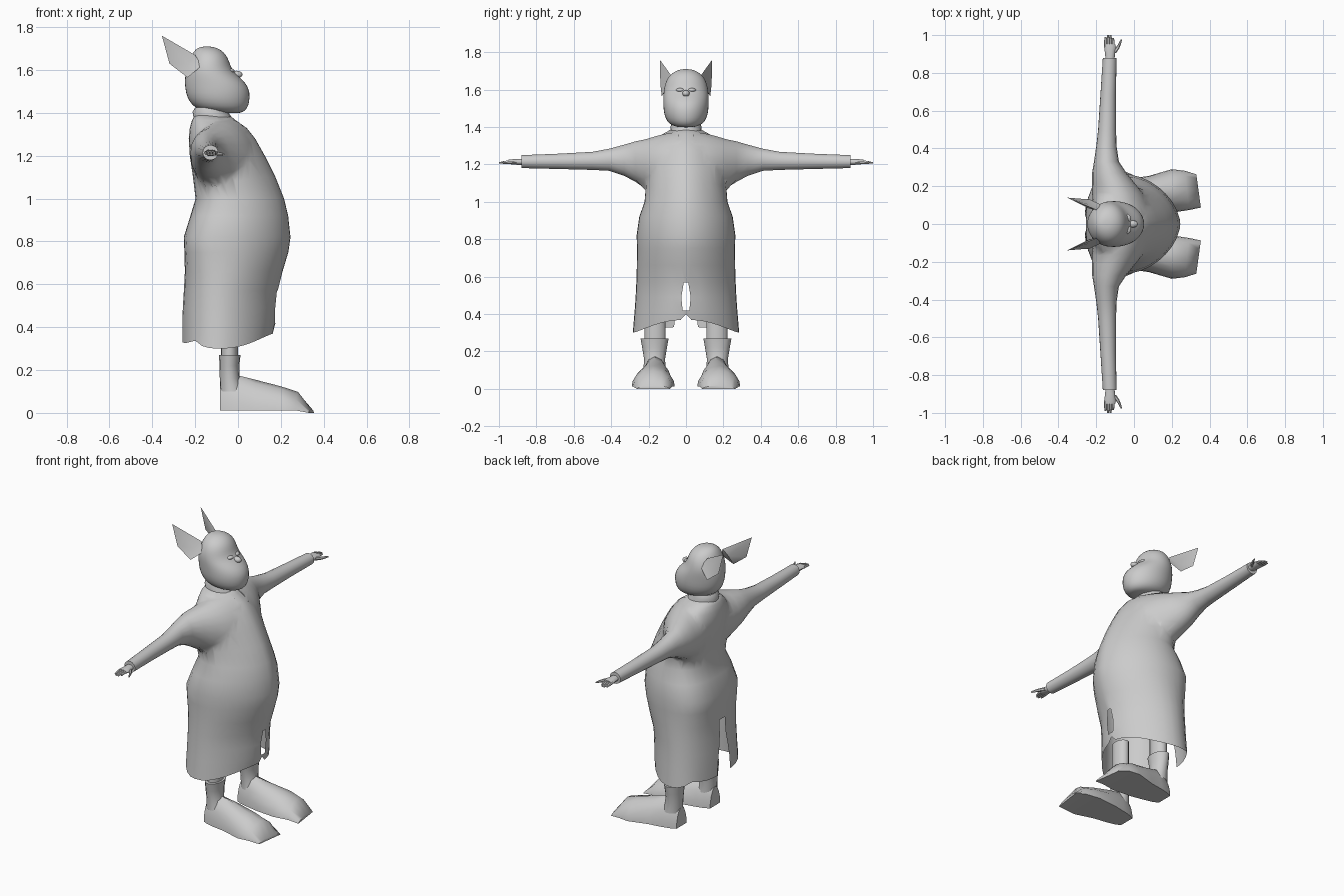
import bpy, bmesh, math
from mathutils import Vector

if "Cube" in bpy.data.objects:
    bpy.data.objects.remove(bpy.data.objects["Cube"])

grey = bpy.data.materials.new("plain grey")
grey.diffuse_color = (0.6, 0.6, 0.6, 1)
grey.use_nodes = True
grey.node_tree.nodes["Principled BSDF"].inputs["Base Color"].default_value = grey.diffuse_color


def finish(name, bm, subsurf=0, angle=50, mirror=False):
    bmesh.ops.recalc_face_normals(bm, faces=bm.faces[:])
    me = bpy.data.meshes.new(name)
    bm.to_mesh(me)
    bm.free()
    me.materials.clear()
    me.materials.append(grey)
    ob = bpy.data.objects.new(name, me)
    bpy.context.collection.objects.link(ob)
    if mirror:
        ob.modifiers.new("mirror", "MIRROR").use_axis = (False, True, False)
    if subsurf:
        m = ob.modifiers.new("subsurf", "SUBSURF")
        m.levels = m.render_levels = subsurf
    bpy.ops.object.select_all(action="DESELECT")
    ob.select_set(True)
    bpy.context.view_layer.objects.active = ob
    bpy.ops.object.shade_smooth_by_angle(angle=math.radians(angle))
    return ob


def loft(rings, caps=(True, True), skip=lambda row, col: False, bm=None):
    """Skin a list of closed rings, optionally leaving some quads open."""
    bm = bm or bmesh.new()
    vs = [[bm.verts.new(p) for p in r] for r in rings]
    n = len(rings[0])
    for i in range(len(vs) - 1):
        for j in range(n):
            if not skip(i, j):
                k = (j + 1) % n
                bm.faces.new((vs[i][j], vs[i][k], vs[i + 1][k], vs[i + 1][j]))
    if caps[0]:
        bm.faces.new(vs[0])
    if caps[1]:
        bm.faces.new(vs[-1])
    return bm


def circle(n):
    return [2 * math.pi * i / n for i in range(n)]


def ring_z(z, x0, x1, ry, angles, yc=0):
    c, r = (x0 + x1) / 2, (x1 - x0) / 2
    return [Vector((c + r * math.cos(a), yc + ry * math.sin(a), z)) for a in angles]


def ring_y(y, x0, x1, z0, z1, n=14):
    return [Vector(((x0 + x1) / 2 + (x1 - x0) / 2 * math.cos(a), y,
                    (z0 + z1) / 2 + (z1 - z0) / 2 * math.sin(a))) for a in circle(n)]


def coat_ring(z, x0, x1, ry, angles):
    """Cross-section with a tapered front and a boxier back."""
    xm = (x0 + x1) / 2 - .16 * (x1 - x0) / 2
    boxy = 2.25 + .75 * math.exp(-((z - .8) / .16) ** 2)
    taper = 1.75 if z > .6 else 1.65
    out = []
    for a in angles:
        c, s = math.cos(a), math.sin(a)
        p = taper if c > 0 else boxy
        k = (abs(c) ** p + abs(s) ** p) ** (-1 / p)
        out.append(Vector((xm + (x1 - xm if c > 0 else xm - x0) * c * k, ry * s * k, z)))
    return out


# Coat rings: a wavy hem, a front vent and a back vent
side = [0.1 + (math.pi - 0.2) * i / 15 for i in range(16)]
angles = [0] + side + [math.pi] + [2 * math.pi - a for a in reversed(side)]
coat = [(1.39, -.20, -.04, .075), (1.365, -.215, -.01, .12), (1.33, -.225, .04, .165),
        (1.28, -.23, .08, .20), (1.2, -.225, .125, .215), (1.1, -.21, .175, .212),
        (1.0, -.198, .215, .222), (.92, -.222, .234, .25), (.82, -.253, .245, .264),
        (.75, -.25, .235, .262), (.66, -.248, .208, .263), (.57, -.253, .185, .266),
        (.49, -.258, .177, .27), (.42, -.26, .175, .275), (.33, -.26, .165, .285)]
rings = [coat_ring(*r, angles) for r in coat]
for p, a in zip(rings[-1], angles):
    c = math.cos(a)
    p.z = .30 + .07 * max(0, c) ** 2 + .03 * max(0, -c) ** 2
    p.z += .025 * math.exp(-((c + .65) / .15) ** 2)
rings[-1][0].z = .40
last = len(angles) - 1
for i, w in ((11, .012), (12, .025), (13, .018)):
    rings[i][1].y, rings[i][last].y = w, -w
for i, w in ((11, .028), (12, .042), (13, .054), (14, .064)):
    rings[i][16].y, rings[i][18].y = w, -w
    for j, sg in ((15, 1), (19, -1)):
        rings[i][j].y = sg * max(abs(rings[i][j].y), w + .03)

# Sleeves, flaring smoothly into the shoulders
sleeve = [(.04, -.2, .075, 1.04, 1.378), (.11, -.222, .07, 1.035, 1.366),
          (.16, -.227, .05, 1.04, 1.354), (.21, -.228, .015, 1.065, 1.342),
          (.27, -.222, -.04, 1.105, 1.325), (.33, -.212, -.08, 1.138, 1.307),
          (.41, -.2, -.092, 1.165, 1.285), (.5, -.19, -.095, 1.17, 1.268),
          (.68, -.178, -.096, 1.175, 1.258), (.88, -.165, -.092, 1.18, 1.25)]
sleeves = finish("sleeves", loft([ring_y(*r, n=18) for r in sleeve]), mirror=True)

# Join the sleeves to the upper coat, then add the open skirt below
upper = finish("upper_coat", loft(rings[:11]))
m = upper.modifiers.new("join", "BOOLEAN")
m.operation, m.object, m.solver = "UNION", sleeves, "EXACT"
bpy.context.view_layer.update()
joined = upper.evaluated_get(bpy.context.evaluated_depsgraph_get())
bm = bmesh.new()
bm.from_mesh(joined.to_mesh())
for ob in (upper, sleeves):
    bpy.data.objects.remove(ob)
for e in bm.edges:
    e.smooth = True
floor = [f for f in bm.faces if all(v.co.z < .661 for v in f.verts)]
bmesh.ops.delete(bm, geom=floor, context="FACES_ONLY")
loft(rings[10:], (False, False), lambda i, j:
     (j in (0, last) and 1 <= i <= 2) or j in (16, 17), bm)
bmesh.ops.remove_doubles(bm, verts=bm.verts[:], dist=.0015)
blend = [v for v in bm.verts if .07 < abs(v.co.y) < .24 and 1.02 < v.co.z < 1.345]
for _ in range(3):
    bmesh.ops.smooth_vert(bm, verts=blend, factor=.35, use_axis_x=True,
                          use_axis_y=True, use_axis_z=True)
finish("coat", bm, angle=60)

# Hands: palm, four fingers and a bent thumb
palm = [(.86, -.15, -.105, 1.197, 1.232), (.90, -.153, -.1, 1.197, 1.23),
        (.935, -.158, -.095, 1.2, 1.228), (.952, -.157, -.1, 1.203, 1.225)]
finish("palms", loft([ring_y(*r, n=10) for r in palm]), mirror=True)
for i, (x, tip) in enumerate([(-.150, .99), (-.137, 1.0), (-.124, 1.0), (-.111, .985)]):
    f = [(.94, x - .008, x + .008, 1.205, 1.223), (.97, x - .008, x + .008, 1.204, 1.22),
         (tip, x - .005, x + .005, 1.203, 1.212)]
    finish("finger_%d" % (i + 1), loft([ring_y(*r, n=6) for r in f]), mirror=True)
thumb = [(.905, -.118, -.095, 1.2, 1.222), (.93, -.1, -.078, 1.2, 1.218),
         (.95, -.085, -.07, 1.2, 1.216), (.978, -.07, -.062, 1.203, 1.212)]
finish("thumbs", loft([ring_y(*r, n=6) for r in thumb]), mirror=True)

# Collar
finish("collar", loft([ring_z(1.36, -.205, -.02, .085, circle(20)),
                       ring_z(1.405, -.212, -.045, .082, circle(20)),
                       ring_z(1.425, -.2, -.05, .075, circle(20))], (False, False)))

# Head with a heavy muzzle
head = [(1.398, -.06, .012, .04), (1.41, -.17, .034, .08), (1.43, -.212, .05, .103),
        (1.47, -.24, .058, .12), (1.52, -.25, .054, .123), (1.56, -.25, .018, .123),
        (1.59, -.245, -.018, .121), (1.62, -.238, -.034, .116), (1.655, -.224, -.045, .104),
        (1.685, -.21, -.066, .08), (1.703, -.19, -.095, .048), (1.71, -.165, -.125, .018)]
finish("head", loft([ring_z(*r, circle(20)) for r in head]), subsurf=1, angle=80)


# Nose, brows and eyes
def blob(name, loc, size, mirror=False):
    bm = bmesh.new()
    bmesh.ops.create_uvsphere(bm, u_segments=10, v_segments=7, radius=1)
    for v in bm.verts:
        v.co = Vector(loc) + Vector([a * b for a, b in zip(v.co, size)])
    finish(name, bm, mirror=mirror)


blob("nose", (-.006, 0, 1.579), (.028, .02, .018))
blob("brows", (-.044, .03, 1.597), (.03, .026, .012), True)
blob("eyes", (-.034, .036, 1.58), (.016, .016, .009), True)

# Ears: pointed cups, open towards the outside
bm = bmesh.new()
pts = [(-.355, .14, 1.76), (-.20, .075, 1.67), (-.17, .10, 1.62), (-.235, .13, 1.565),
       (-.32, .137, 1.63), (-.235, .08, 1.635), (-.23, .10, 1.63)]
v = [bm.verts.new(p) for p in pts]
for i in range(5):
    k = (i + 1) % 5
    bm.faces.new((v[i], v[k], v[5]))
    bm.faces.new((v[k], v[i], v[6]))
finish("ears", bm, angle=30, mirror=True)

# Legs and boot shafts
finish("legs", loft([ring_z(z, -.08, .0, .058, circle(14), .165) for z in (.24, .5)], (False, False)),
       mirror=True)
shaft = [(.1, -.085, .03, .06), (.16, -.085, .008, .056),
         (.22, -.087, .006, .066), (.27, -.088, .012, .075)]
finish("boot_shafts", loft([ring_z(*r, circle(16), .168) for r in shaft], (False, True)), mirror=True)

# Boot feet: long flared wedges running forward
section = [(-1, 0), (-.96, .26), (-.76, .6), (-.45, .88), (0, 1),
           (.45, .88), (.76, .6), (.96, .26), (1, 0)]
foot = [(-.085, .165, .05, .12), (-.05, .165, .066, .16), (.0, .165, .078, .163),
        (.08, .163, .092, .143), (.2, .175, .115, .112), (.28, .178, .104, .086), (.342, .175, .088, .018)]
rings = [[Vector((x - (.012 * u if x > .25 else 0), yc + w * u, (.012 if x < .3 else 0) + h * t))
          for u, t in section] for x, yc, w, h in foot]
finish("boot_feet", loft(rings), angle=45, mirror=True)
